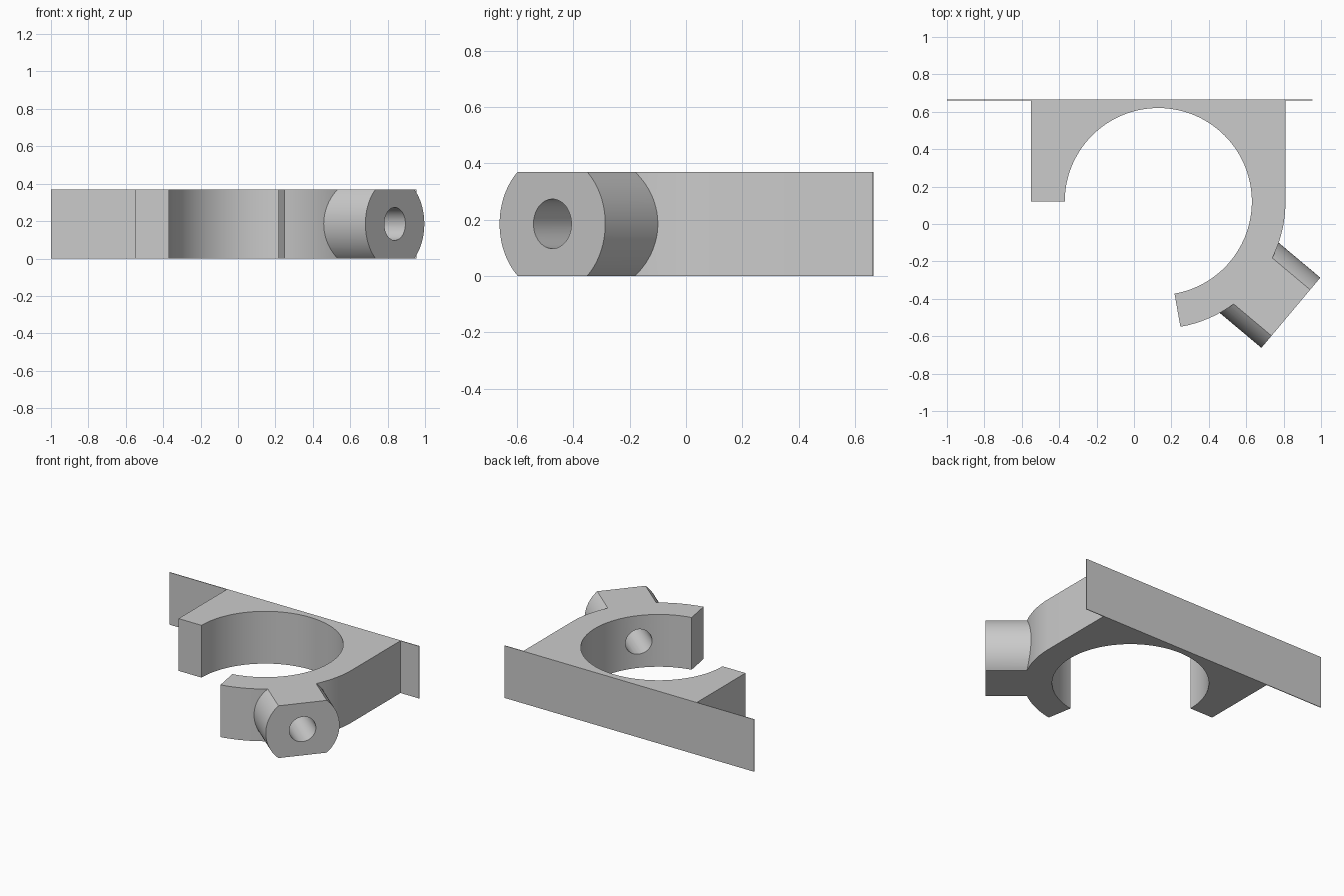
import bpy
import bmesh
from math import radians, cos, sin, asin, pi
from mathutils import Matrix, Vector

default = bpy.data.objects.get("Cube")
if default:
    bpy.data.objects.remove(default, do_unlink=True)

HEIGHT = 0.37
CENTRE = Vector((0.13, 0.12, 0))
INNER, OUTER = 0.5, 0.68
BACK = 0.665
LEFT, RIGHT = -0.55, CENTRE.x + OUTER
BOSS_ANGLE = radians(-40)
BOSS_RADIUS, HOLE_RADIUS = 0.245, 0.088

grey = bpy.data.materials.new("plain grey")
grey.use_nodes = True
colour = (0.6, 0.6, 0.6, 1)
grey.diffuse_color = colour
grey.node_tree.nodes["Principled BSDF"].inputs["Base Color"].default_value = colour


def arc(radius, start, end, steps, centre=(0, 0)):
    angles = [start + (end - start) * i / steps for i in range(steps + 1)]
    return [(centre[0] + radius * cos(a), centre[1] + radius * sin(a)) for a in angles]


def prism(name, outline, depth, matrix=Matrix()):
    """Extrude a flat outline along its local z axis, then place it."""
    bm = bmesh.new()
    face = bm.faces.new([bm.verts.new((x, y, 0)) for x, y in outline])
    moved = bmesh.ops.extrude_face_region(bm, geom=[face])["geom"]
    top = [v for v in moved if isinstance(v, bmesh.types.BMVert)]
    bmesh.ops.translate(bm, verts=top, vec=(0, 0, depth))
    bmesh.ops.transform(bm, matrix=matrix, verts=bm.verts)
    bmesh.ops.recalc_face_normals(bm, faces=bm.faces)
    mesh = bpy.data.meshes.new(name)
    bm.to_mesh(mesh)
    bm.free()
    mesh.materials.append(grey)
    obj = bpy.data.objects.new(name, mesh)
    bpy.context.collection.objects.link(obj)
    return obj


def combine(target, tool, operation):
    mod = target.modifiers.new(operation.lower(), "BOOLEAN")
    mod.operation, mod.object, mod.solver = operation, tool, "EXACT"
    bpy.context.view_layer.objects.active = target
    bpy.ops.object.modifier_apply(modifier=mod.name)
    bpy.data.objects.remove(tool, do_unlink=True)


# Clamp body: square back block flowing into an open curved arm
end = radians(-80)
outline = [(LEFT, CENTRE.y)]
outline += arc(INNER, pi, end, 104, CENTRE)
outline += arc(OUTER, end, 0, 36, CENTRE)
outline += [(RIGHT, BACK), (LEFT, BACK)]
clamp = prism("clamp_body", outline, HEIGHT)

# Radial frame: local x runs sideways, local y up, local z outwards
out = Vector((cos(BOSS_ANGLE), sin(BOSS_ANGLE), 0))
up = Vector((0, 0, 1))
frame = Matrix((up.cross(out), up, out)).transposed().to_4x4()


def radial(distance):
    return Matrix.Translation(CENTRE + out * distance + up * HEIGHT / 2) @ frame


# Round screw boss, cut flat at the top and bottom
flat = asin(HEIGHT / 2 / BOSS_RADIUS)
boss_outline = arc(BOSS_RADIUS, -flat, flat, 28) + arc(BOSS_RADIUS, pi - flat, pi + flat, 28)
boss = prism("screw_boss", boss_outline, 0.345, radial(0.58))
combine(clamp, boss, "UNION")

# Screw hole through the boss and the arm
hole = prism("screw_hole", arc(HOLE_RADIUS, 0, 2 * pi, 48)[:-1], 0.8, radial(0.3))
hole.hide_render = True
combine(clamp, hole, "DIFFERENCE")

# Thin mounting plate across the back
plate = prism("back_plate", [(-1, BACK - 0.004), (0.955, BACK - 0.004),
                             (0.955, BACK + 0.001), (-1, BACK + 0.001)], HEIGHT)

# Smooth curved walls, crisp edges
bpy.ops.object.select_all(action="DESELECT")
clamp.select_set(True)
bpy.context.view_layer.objects.active = clamp
bpy.ops.object.shade_smooth_by_angle(angle=radians(30))
